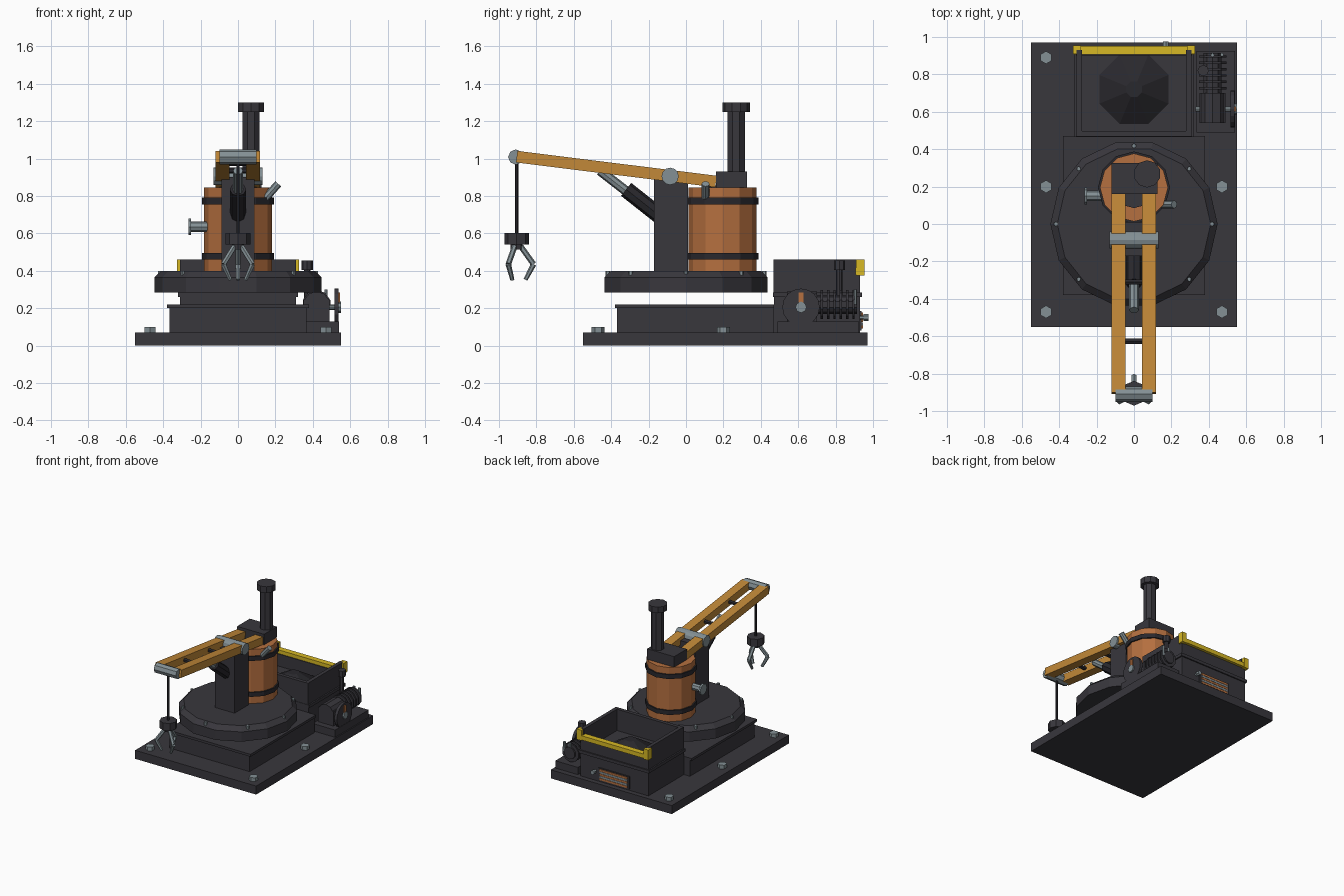
import bpy, bmesh, math
from mathutils import Vector, Matrix

old = bpy.data.objects.get("Cube")
if old:
    bpy.data.objects.remove(old, do_unlink=True)


def material(name, r, g, b):
    m = bpy.data.materials.new(name)
    m.use_nodes = True
    m.diffuse_color = (r, g, b, 1)
    m.node_tree.nodes["Principled BSDF"].inputs["Base Color"].default_value = (r, g, b, 1)
    return m


IRON = material("charcoal iron", .04, .038, .046)
BAND = material("dark band", .022, .021, .026)
COPPER = material("copper", .46, .16, .05)
OCHRE = material("ochre paint", .54, .25, .04)
STEEL = material("grey steel", .23, .28, .30)
YELLOW = material("yellow paint", .68, .48, .018)


def finish(name, bm, mat):
    me = bpy.data.meshes.new(name)
    bm.to_mesh(me)
    bm.free()
    me.materials.append(mat)
    ob = bpy.data.objects.new(name, me)
    bpy.context.collection.objects.link(ob)
    return ob


def box(name, x, y, z, mat):
    """Box from (min, max) ranges."""
    bm = bmesh.new()
    size = [b - a for a, b in (x, y, z)]
    mid = [(a + b) / 2 for a, b in (x, y, z)]
    bmesh.ops.create_cube(bm, size=1, matrix=Matrix.Translation(mid) @ Matrix.Diagonal((*size, 1)))
    return finish(name, bm, mat)


def rod(name, p, q, r, mat, n=8, r2=None, spin=0):
    """Prism or tapered prism from p to q."""
    p, q = Vector(p), Vector(q)
    d = q - p
    turn = d.to_track_quat('Z', 'Y').to_matrix().to_4x4() if d.x or d.y else Matrix()
    bm = bmesh.new()
    bmesh.ops.create_cone(bm, cap_ends=True, segments=n, radius1=r, radius2=r if r2 is None else r2,
                          depth=d.length,
                          matrix=Matrix.Translation((p + q) / 2) @ turn @ Matrix.Rotation(spin, 4, 'Z'))
    return finish(name, bm, mat)


def post(name, x, y, z, r, mat, n=8, r2=None, spin=0):
    return rod(name, (x, y, z[0]), (x, y, z[1]), r, mat, n, r2, spin)


# Base plate, pedestal and hold-down bolts
box("base_plate", (-.55, .55), (-.55, .97), (0, .07), IRON)
box("pedestal", (-.365, .365), (-.37, .47), (.07, .2), IRON)
box("pedestal_lip", (-.38, .38), (-.38, .47), (.2, .22), IRON)
for x in (-.47, .47):
    for y in (-.47, .2, .89):
        if x < 0 or y < .5:
            post("base_bolt", x, y, (.07, .1), .034, STEEL, 6)

# Turntable with a bevelled top and a ring of studs
post("turntable", 0, 0, (.285, .365), .447, IRON, 14, spin=math.pi / 2)
post("turntable_top", 0, 0, (.365, .4), .447, IRON, 14, .41, math.pi / 2)
for i in range(8):
    a = i * math.pi / 4
    post("turntable_stud", .418 * math.cos(a), .418 * math.sin(a), (.37, .4), .012, STEEL, 6)

# Boiler, bands, lid and chimney
post("boiler", 0, .195, (.4, .845), .182, COPPER, 12)
for z in (.46, .755):
    post("boiler_band", 0, .195, (z, z + .036), .193, BAND, 12)
post("boiler_lid", 0, .195, (.84, .855), .11, IRON, 12)
box("chimney_box", (-.12, .125), (.16, .325), (.845, .932), IRON)
post("chimney", .07, .268, (.93, 1.26), .05, IRON, 8, spin=math.pi / 8)
post("chimney_cap", .07, .268, (1.25, 1.3), .073, IRON, 10)

# Side inlet and slanted outlet
rod("inlet_pipe", (-.16, .15, .635), (-.25, .15, .635), .028, STEEL)
rod("inlet_flange", (-.25, .15, .635), (-.265, .15, .635), .045, STEEL)
rod("outlet_pipe", (.14, .105, .78), (.215, .105, .865), .021, STEEL)

# Mast and jib
box("mast", (-.088, .088), (-.17, .01), (.4, .9), IRON)
tip, heel = Vector((0, -.905, 1.01)), Vector((0, .16, .877))
along = (heel - tip).normalized()
for x in (-.083, .08):
    beam = box("jib_beam", (-.037, .037), (0, (heel - tip).length), (-.031, .031), OCHRE)
    beam.location = tip + Vector((x, 0, 0))
    beam.rotation_euler.x = math.atan2(along.z, along.y)
rod("jib_pivot", (-.13, -.085, .905), (.13, -.085, .905), .046, STEEL, 12)
rod("jib_tip", (-.1, -.91, 1.008), (.1, -.91, 1.008), .041, STEEL, 8)
for t in (.28, .6):
    c = tip + along * t
    rod("jib_brace", c - Vector((.06, 0, 0)), c + Vector((.06, 0, 0)), .016, BAND, 6)

# Lifting ram
rod("ram_rod", (0, -.46, .935), (0, -.28, .795), .026, STEEL)
rod("ram_cylinder", (0, -.32, .835), (0, -.13, .685), .044, BAND)

# Cable and three-finger grab
CY = -.905
post("cable", 0, CY, (.58, 1.0), .009, BAND, 6)
post("grab_head", 0, CY, (.54, .602), .066, IRON, 8)
post("grab_neck", 0, CY, (.515, .54), .032, IRON, 8)
for i in range(3):
    a = math.pi / 2 + i * math.tau / 3
    joint = [(math.cos(a) * r, CY + math.sin(a) * r, z) for r, z in ((.022, .53), (.09, .435), (.047, .352))]
    rod("finger_upper", joint[0], joint[1], .015, STEEL, 6)
    rod("finger_lower", joint[1], joint[2], .015, STEEL, 6, .011)

# Hopper: firebox below, open tray above, pile of fuel inside
box("firebox", (-.31, .31), (.47, .93), (.07, .26), IRON)
box("hopper_ledge", (-.32, .32), (.465, .94), (.26, .285), IRON)
box("hopper_front_wall", (-.31, .31), (.468, .498), (.285, .46), IRON)
box("hopper_back_wall", (-.31, .31), (.9, .93), (.285, .385), IRON)
for s in (-1, 1):
    box("hopper_side_wall", sorted((s * .278, s * .308)), (.47, .93), (.285, .461), IRON)
    box("rail_post", sorted((s * .283, s * .325)), (.908, .955), (.375, .46), YELLOW)
box("yellow_rail", (-.32, .32), (.906, .953), (.38, .415), YELLOW)
post("fuel_pile", 0, .72, (.285, .375), .2, BAND, 8, .045, math.pi / 8)

# Fire door with alternating bars and a latch
box("fire_door", (-.14, .14), (.93, .938), (.08, .185), IRON)
for i in range(5):
    z = .09 + i * .018
    box("door_bar", (-.125, .125), (.936, .945), (z, z + .016), STEEL if i % 2 else COPPER)
rod("latch_pin", (.17, .92, .15), (.17, .975, .15), .01, STEEL, 6)
rod("latch_knob", (.17, .95, .15), (.17, .975, .15), .018, STEEL, 6)

# Side engine: bed, crankcase, finned cylinder
box("engine_bed", (.335, .54), (.49, .925), (.07, .13), IRON)
box("crankcase", (.35, .49), (.54, .7), (.13, .25), IRON)
rod("crankcase_top", (.42, .54, .22), (.42, .7, .22), .07, IRON, 10)
rod("engine_cylinder", (.42, .69, .22), (.42, .915, .22), .05, IRON, 10)
for i in range(6):
    y = .72 + i * .034
    rod("cooling_fin", (.42, y, .22), (.42, y + .012, .22), .077, IRON, 10)
for x in (.42, .47):
    post("engine_stud", x, .905, (.22, .3), .01, STEEL, 6)

# Exhaust and flywheel
post("exhaust_pipe", .37, .82, (.22, .42), .017, IRON)
post("exhaust_cap", .37, .82, (.405, .455), .03, IRON)
rod("crankshaft", (.33, .615, .205), (.535, .615, .205), .014, STEEL)
rod("flywheel", (.515, .615, .205), (.538, .615, .205), .1, IRON, 16)
rod("flywheel_hub", (.535, .615, .205), (.55, .615, .205), .03, STEEL, 8)
box("flywheel_marker", (.537, .545), (.602, .628), (.205, .285), COPPER)
